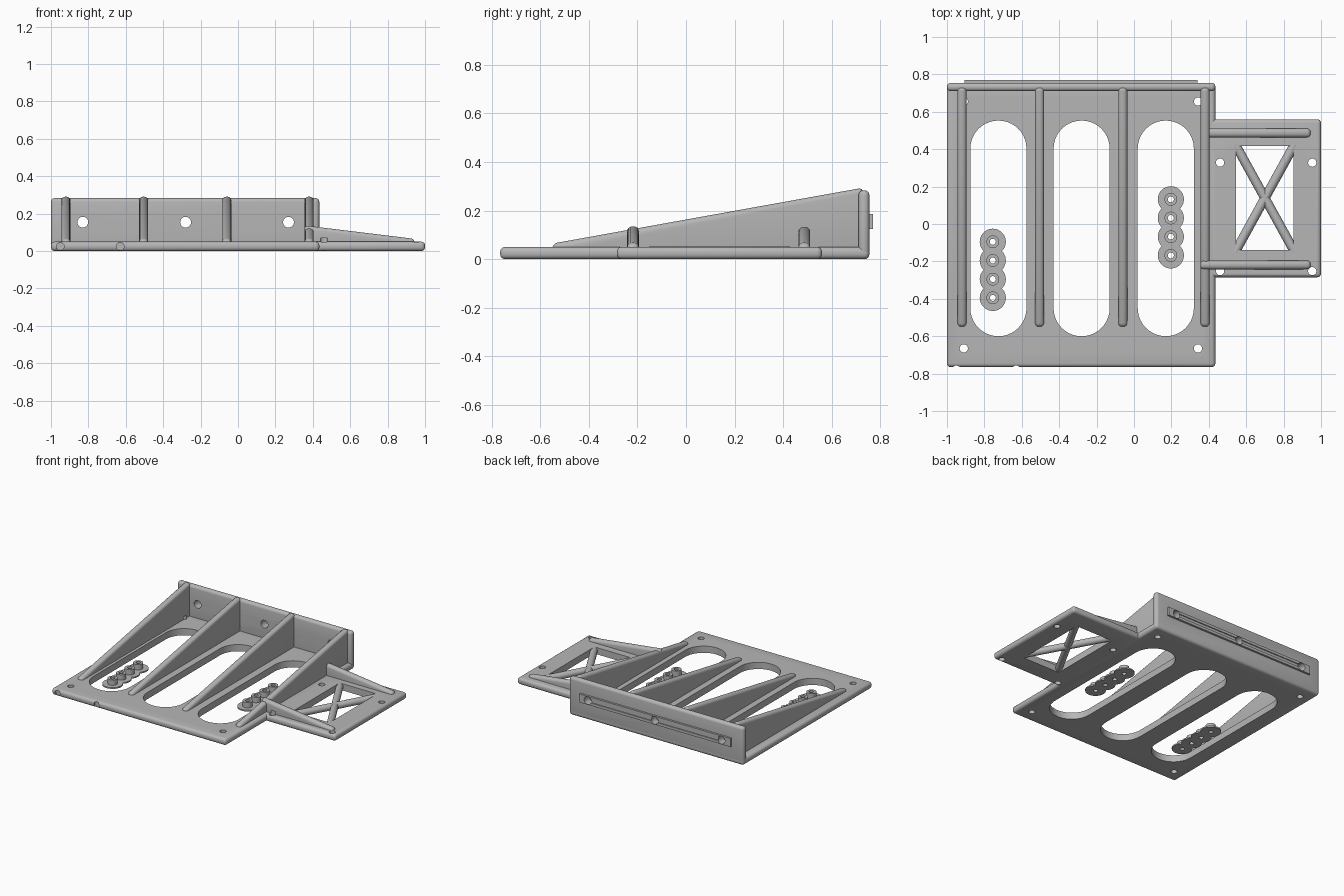
import bpy, bmesh
from math import cos, sin, pi
from mathutils import Vector

cube = bpy.data.objects.get("Cube")
if cube:
    bpy.data.objects.remove(cube, do_unlink=True)

grey = bpy.data.materials.new("plain grey")
grey.use_nodes = True
colour = (0.47, 0.47, 0.47, 1)
grey.diffuse_color = colour
grey.node_tree.nodes["Principled BSDF"].inputs["Base Color"].default_value = colour


def finish(name, bm):
    bmesh.ops.recalc_face_normals(bm, faces=bm.faces)
    mesh = bpy.data.meshes.new(name)
    bm.to_mesh(mesh)
    bm.free()
    mesh.materials.append(grey)
    obj = bpy.data.objects.new(name, mesh)
    bpy.context.collection.objects.link(obj)
    return obj


def activate(obj):
    bpy.ops.object.select_all(action='DESELECT')
    obj.select_set(True)
    bpy.context.view_layer.objects.active = obj


def prism(name, outlines, axis, lo, hi, bevel=0):
    """Extrude closed 2D outlines along an axis, rounding the edges."""
    place = {'x': lambda a, b, c: (c, a, b),
             'y': lambda a, b, c: (a, c, b),
             'z': lambda a, b, c: (a, b, c)}[axis]
    bm = bmesh.new()
    for pts in outlines:
        face = bm.faces.new([bm.verts.new(place(a, b, lo)) for a, b in pts])
        ext = bmesh.ops.extrude_face_region(bm, geom=[face], use_keep_orig=True)
        shift = Vector(place(0, 0, hi - lo))
        bmesh.ops.translate(bm, vec=shift,
                            verts=[g for g in ext["geom"] if isinstance(g, bmesh.types.BMVert)])
    bmesh.ops.recalc_face_normals(bm, faces=bm.faces)
    if bevel:
        bmesh.ops.bevel(bm, geom=bm.edges[:], offset=bevel, segments=4,
                        profile=0.5, affect='EDGES', clamp_overlap=True)
    return finish(name, bm)


def rect(a0, a1, b0, b1):
    return [(a0, b0), (a1, b0), (a1, b1), (a0, b1)]


def circle(a, b, r, n=24):
    return [(a + r * cos(2 * pi * i / n), b + r * sin(2 * pi * i / n)) for i in range(n)]


def stadium(a, b0, b1, r, n=20):
    top = [(a + r * cos(pi * i / n), b1 - r + r * sin(pi * i / n)) for i in range(n + 1)]
    low = [(a - r * cos(pi * i / n), b0 + r - r * sin(pi * i / n)) for i in range(n + 1)]
    return top + low


def cut(obj, cutter):
    activate(obj)
    mod = obj.modifiers.new("cut", 'BOOLEAN')
    mod.operation = 'DIFFERENCE'
    mod.solver = 'EXACT'
    mod.object = cutter
    bpy.ops.object.modifier_apply(modifier=mod.name)


ROUND = 0.02
T = 0.05

# Flat plates and upright back wall
base = prism("base_plate", [rect(-1, 0.435, -0.765, 0.755)], 'z', 0, T, ROUND)
side = prism("side_plate", [rect(0.39, 1, -0.285, 0.56)], 'z', 0, T, ROUND)
wall = prism("back_wall", [rect(-1, 0.435, 0.71, 0.755)], 'z', 0, 0.283, ROUND)
rail = prism("back_rail", [rect(-0.905, 0.34, 0.123, 0.185)], 'y', 0.745, 0.77)
parts = [base, side, wall, rail]

# Sloping ribs on the base and side plates
ribs = []
for i, x in enumerate((-0.92, -0.505, -0.06, 0.38)):
    ribs.append(prism(f"main_rib_{i + 1}", [[(-0.55, 0.01), (0.73, 0.01), (0.73, 0.294), (-0.55, 0.064)]],
                      'x', x - 0.024, x + 0.024, ROUND))
for i, y in enumerate((-0.218, 0.487)):
    ribs.append(prism(f"side_rib_{i + 1}", [[(0.355, 0.01), (0.945, 0.01), (0.945, 0.065), (0.355, 0.137)]],
                      'y', y - 0.024, y + 0.024, ROUND))
parts += ribs

# Openings: long slots, side window, screw holes, front notches
slots = prism("slot_cutter", [stadium(x, -0.6, 0.553, 0.15) for x in (-0.725, -0.28, 0.17)],
              'z', -0.1, 0.1)
window = prism("window_cutter", [rect(0.545, 0.852, -0.14, 0.417)], 'z', -0.1, 0.1)
spots = [(x, y) for x in (-0.91, 0.342) for y in (-0.665, 0.655)]
spots += [(x, y) for x in (0.46, 0.953) for y in (-0.252, 0.328)]
screws = prism("screw_cutter", [circle(x, y, 0.022) for x, y in spots], 'z', -0.1, 0.07)
bolts = prism("bolt_cutter", [circle(x, 0.154, 0.029) for x in (-0.83, -0.28, 0.27)],
              'y', 0.6, 0.9)
notches = prism("notch_cutter", [circle(x, 0.025, 0.021) for x in (-0.95, -0.63)],
                'y', -0.8, -0.752)
groove = prism("groove_cutter", [rect(-0.83, 0.27, 0.143, 0.165)], 'y', 0.763, 0.8)

for obj, cutters in ((base, (slots, screws, notches)), (side, (window, screws)),
                     (wall, (bolts,)), (rail, (groove, bolts)),
                     (ribs[0], (screws,)), (ribs[3], (screws,)), (ribs[4], (screws,))):
    for cutter in cutters:
        cut(obj, cutter)
for cutter in (slots, window, screws, bolts, notches, groove):
    bpy.data.objects.remove(cutter, do_unlink=True)

# Crossed round bars in the side window
for name, s in (("cross_bar_1", 1), ("cross_bar_2", -1)):
    a = Vector((0.7 - 0.158 * s, 0.425, 0.027))
    b = Vector((0.7 + 0.158 * s, -0.148, 0.027))
    bm = bmesh.new()
    bmesh.ops.create_cone(bm, cap_ends=True, segments=20, radius1=0.025, radius2=0.025,
                          depth=(b - a).length)
    bmesh.ops.rotate(bm, verts=bm.verts, matrix=(b - a).to_track_quat('Z', 'Y').to_matrix())
    bmesh.ops.translate(bm, verts=bm.verts, vec=(a + b) / 2)
    parts.append(finish(name, bm))

# Rows of hollow flanged bosses standing in the outer slots
profile = [(0.016, 0), (0.07, 0), (0.07, 0.01), (0.034, 0.01), (0.034, T), (0.016, T)]
for row, (x, y) in (("right", (-0.755, -0.395)), ("left", (0.197, -0.168))):
    for i in range(4):
        bm = bmesh.new()
        n = 28
        rings = [[bm.verts.new((x + r * cos(2 * pi * k / n), y + 0.1 * i + r * sin(2 * pi * k / n), z))
                  for k in range(n)] for r, z in profile]
        for j, ring in enumerate(rings):
            nxt = rings[(j + 1) % len(rings)]
            for k in range(n):
                m = (k + 1) % n
                bm.faces.new((ring[k], ring[m], nxt[m], nxt[k]))
        parts.append(finish(f"{row}_boss_{i + 1}", bm))

# Smooth rounds with crisp edges
for obj in parts:
    activate(obj)
    bpy.ops.object.shade_smooth_by_angle(angle=pi / 6)
